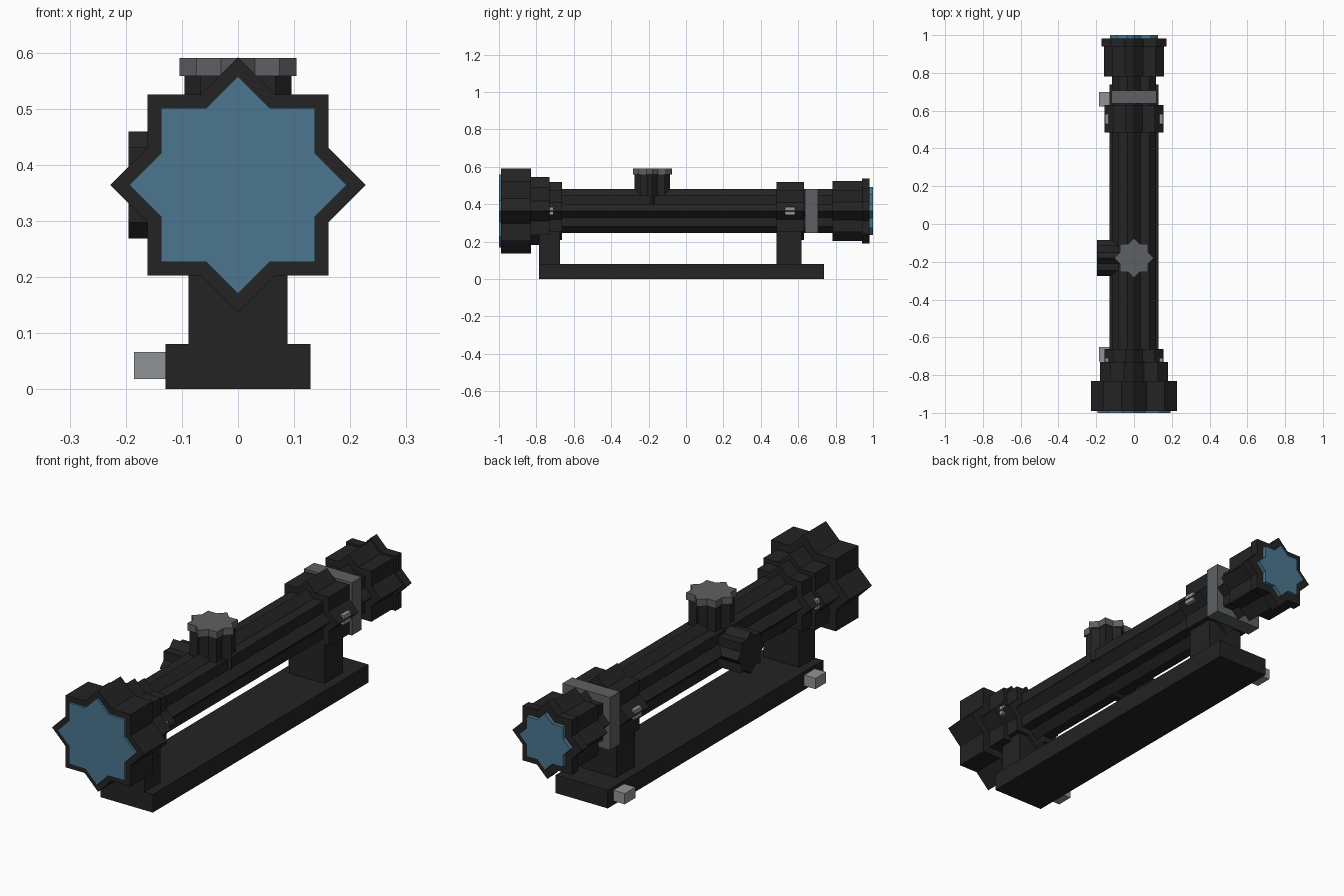
import bpy
import bmesh
from math import cos, sin, pi, sqrt
from mathutils import Vector

cube = bpy.data.objects.get("Cube")
if cube:
    bpy.data.objects.remove(cube, do_unlink=True)


def material(name, rgb):
    m = bpy.data.materials.new(name)
    m.use_nodes = True
    m.diffuse_color = (*rgb, 1)
    m.node_tree.nodes["Principled BSDF"].inputs["Base Color"].default_value = (*rgb, 1)
    return m


BLACK = material("matte black", (0.017, 0.017, 0.017))
GREY = material("dark grey metal", (0.11, 0.118, 0.125))
SILVER = material("light grey metal", (0.28, 0.295, 0.31))
GLASS = material("blue glass", (0.07, 0.18, 0.275))

AXIS_Z = 0.364     # height of the optical axis
TURRET_Y = -0.18


def finish(name, bm, mat):
    bmesh.ops.recalc_face_normals(bm, faces=bm.faces)
    mesh = bpy.data.meshes.new(name)
    bm.to_mesh(mesh)
    bm.free()
    mesh.materials.append(mat)
    obj = bpy.data.objects.new(name, mesh)
    bpy.context.collection.objects.link(obj)
    return obj


def star(name, mat, radius, start, end, axis="y"):
    """Eight-pointed star prism running from start to end."""
    bm = bmesh.new()
    inner = radius * sqrt(2 - sqrt(2))
    inner = inner / (2 * cos(pi / 8)) / sin(pi / 8) * sin(pi / 4) / 1.0
    # Valley where two squares turned by 45 degrees cross
    inner = radius * cos(pi / 4) / cos(pi / 8)
    verts = []
    for i in range(16):
        r = inner if i % 2 else radius
        a, b = r * cos(i * pi / 8), r * sin(i * pi / 8)
        place = {"y": (a, start, AXIS_Z + b),
                 "z": (a, TURRET_Y + b, start),
                 "x": (start, TURRET_Y + a, AXIS_Z + b)}[axis]
        verts.append(bm.verts.new(place))
    face = bm.faces.new(verts)
    moved = bmesh.ops.extrude_face_region(bm, geom=[face])["geom"]
    step = Vector([end - start if axis == k else 0 for k in "xyz"])
    bmesh.ops.translate(bm, vec=step,
                        verts=[v for v in moved if isinstance(v, bmesh.types.BMVert)])
    return finish(name, bm, mat)


def box(name, mat, x, y, z):
    """Box given by its (low, high) range on each axis."""
    bm = bmesh.new()
    bmesh.ops.create_cube(bm, size=1)
    for v in bm.verts:
        v.co = [sum(r) / 2 + c * (r[1] - r[0]) for r, c in zip((x, y, z), v.co)]
    return finish(name, bm, mat)


# Optical body, front to back
star("front_lens", GLASS, 0.194, -1.0, -0.98)
star("objective_bell", BLACK, 0.228, -0.99, -0.83)
star("objective_collar", BLACK, 0.181, -0.83, -0.73)
star("main_tube", BLACK, 0.117, -0.75, 0.80)
star("eyepiece", BLACK, 0.16, 0.782, 0.95)
star("eyepiece_flange", BLACK, 0.173, 0.94, 0.982)
star("rear_lens", GLASS, 0.127, 0.97, 1.0)

# Square zoom collar around the tube
box("zoom_collar", GREY, (-0.118, 0.118), (0.637, 0.707),
    (AXIS_Z - 0.118, AXIS_Z + 0.118))

# Adjustment turrets
star("top_turret", BLACK, 0.095, 0.40, 0.558, "z")
star("top_turret_cap", GREY, 0.104, 0.558, 0.59, "z")
star("side_turret", BLACK, 0.095, -0.195, -0.03, "x")

# Mount: base rail, then ring, post, screws and clamp knob at each end
box("base_rail", BLACK, (-0.129, 0.129), (-0.787, 0.738), (0, 0.081))
mounts = {"front": (-0.787, -0.662, -0.735, -0.69),
          "rear": (0.485, 0.63, 0.556, 0.66)}
for end, (y0, y1, screw_y, knob_y) in mounts.items():
    star(end + "_ring", BLACK, 0.156, y0, y1)
    box(end + "_post", BLACK, (-0.088, 0.088), (y0, y1 - 0.012), (0.075, 0.27))
    for side, s in (("left", 1), ("right", -1)):
        box(f"{end}_{side}_screw", SILVER, sorted((s * 0.12, s * 0.153)),
            (screw_y - 0.026, screw_y + 0.026), (AXIS_Z - 0.021, AXIS_Z + 0.021))
    box(end + "_clamp_knob", SILVER, (-0.185, -0.12),
        (knob_y - 0.038, knob_y + 0.038), (0.018, 0.066))
